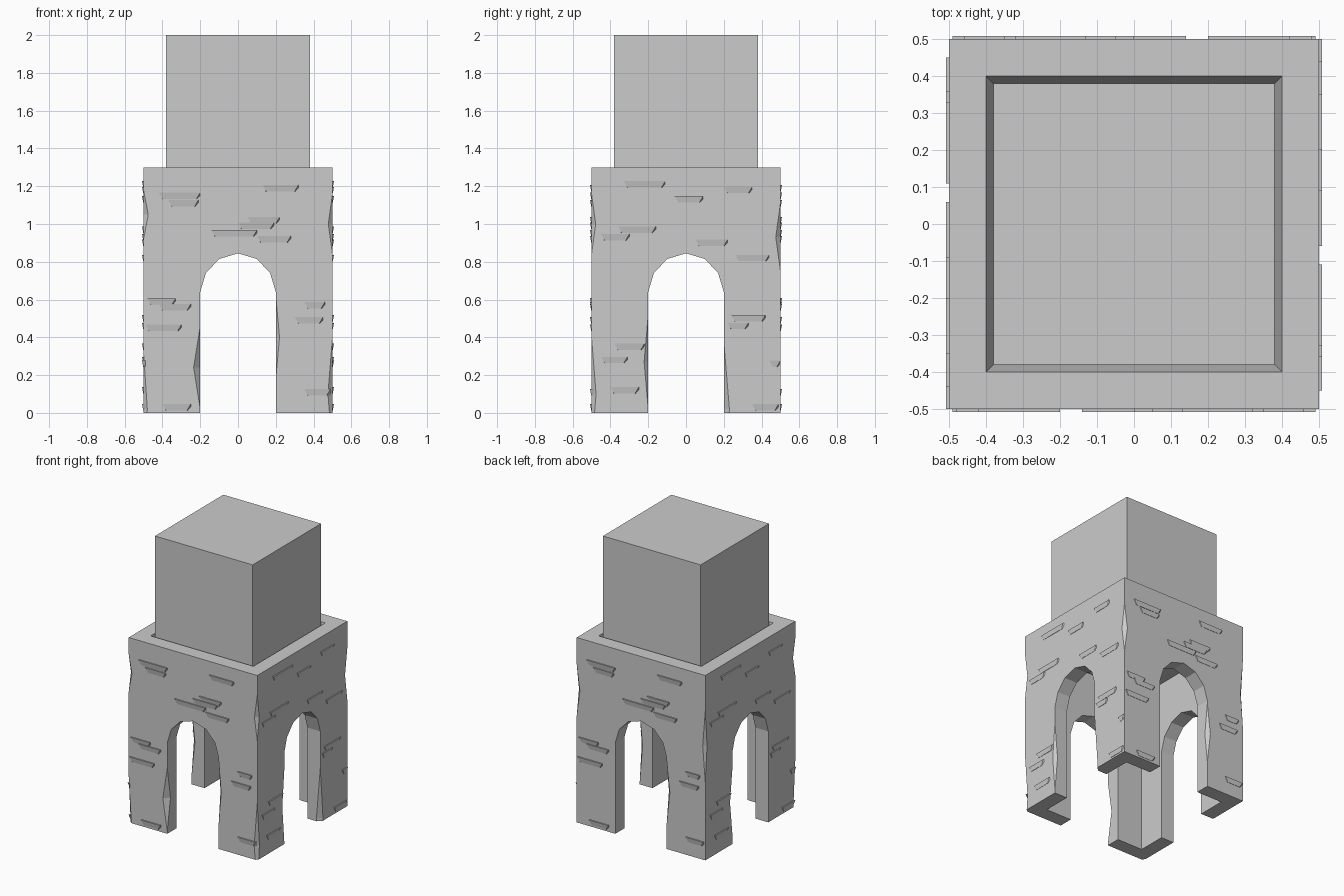
import bpy, bmesh, math
from mathutils import Matrix, Vector

if "Cube" in bpy.data.objects:
    bpy.data.objects.remove(bpy.data.objects["Cube"])


def to_object(name, bm, hidden=False):
    bmesh.ops.recalc_face_normals(bm, faces=bm.faces)
    mesh = bpy.data.meshes.new(name)
    bm.to_mesh(mesh)
    bm.free()
    obj = bpy.data.objects.new(name, mesh)
    bpy.context.collection.objects.link(obj)
    obj.hide_render = hidden
    obj.hide_viewport = hidden
    return obj


def loft(bm, a, b):
    """Closed solid between two matching outlines."""
    va, vb = [bm.verts.new(p) for p in a], [bm.verts.new(p) for p in b]
    n = len(va)
    bm.faces.new(va)
    bm.faces.new(vb)
    for i in range(n):
        j = (i + 1) % n
        bm.faces.new((va[i], va[j], vb[j], vb[i]))


def square(r, z):
    return [(-r, -r, z), (r, -r, z), (r, r, z), (-r, r, z)]


def block(name, r0, z0, r1, z1, hidden=False):
    bm = bmesh.new()
    loft(bm, square(r0, z0), square(r1, z1))
    return to_object(name, bm, hidden)


# Lower tower and the cube standing in its recessed top
tower = block("tower_base", 0.5, 0, 0.5, 1.3)
block("upper_block", 0.38, 1.2, 0.38, 2.0)

# Cutters: hollow room, tapered recess, two crossing archways
cutters = [block("room_cutter", 0.4, -0.1, 0.4, 1.15, True),
           block("recess_cutter", 0.38, 1.2, 0.4, 1.301, True)]
arch = [(-0.2, -0.2), (-0.2, 0.64), (-0.17, 0.74), (-0.1, 0.815), (0, 0.845),
        (0.1, 0.815), (0.17, 0.74), (0.2, 0.64), (0.2, -0.2)]
for name, turn in (("front_arch_cutter", 0), ("side_arch_cutter", 90)):
    bm = bmesh.new()
    loft(bm, [(x, -0.7, z) for x, z in arch], [(x, 0.7, z) for x, z in arch])
    bm.transform(Matrix.Rotation(math.radians(turn), 4, 'Z'))
    cutters.append(to_object(name, bm, True))

# Worn chips along corners and arch jambs: x, y, z, radius, half height
chips = [(0.5, -0.5, 1.0, 0.022, 0.16), (0.5, -0.5, 0.1, 0.024, 0.3),
         (-0.5, -0.5, 0.02, 0.02, 0.3), (-0.5, -0.5, 1.05, 0.025, 0.13),
         (0.5, 0.5, 0.93, 0.025, 0.18), (-0.5, 0.5, 0.8, 0.02, 0.25),
         (0.2, -0.5, 0.4, 0.02, 0.22), (-0.2, -0.5, 0.24, 0.035, 0.22),
         (0.5, -0.2, 0.27, 0.022, 0.25), (0.5, 0.2, 0.02, 0.03, 0.36),
         (-0.2, 0.5, 0.4, 0.025, 0.22), (-0.5, 0.2, 0.3, 0.025, 0.22)]
bm = bmesh.new()
for x, y, z, r, h in chips:
    m = Matrix.Translation((x, y, z)) @ Matrix.Diagonal((r, r, h, 1))
    bmesh.ops.create_uvsphere(bm, u_segments=4, v_segments=2, radius=1, matrix=m)
cutters.append(to_object("chip_cutter", bm, True))

for c in cutters:
    mod = tower.modifiers.new(c.name, 'BOOLEAN')
    mod.operation, mod.solver, mod.object = 'DIFFERENCE', 'EXACT', c

# Thin raised bricks: left end, right end, centre height
front = [(-0.42, -0.2, 1.15), (-0.37, -0.21, 1.11), (0.13, 0.32, 1.19),
         (0.05, 0.22, 1.02), (0, 0.19, 0.99), (-0.14, 0.1, 0.95), (0.1, 0.28, 0.92),
         (-0.48, -0.33, 0.59), (-0.42, -0.25, 0.56), (-0.49, -0.3, 0.45),
         (0.35, 0.46, 0.57), (0.3, 0.45, 0.49), (0.35, 0.49, 0.11), (-0.4, -0.25, 0.03)]
side = [(-0.33, -0.11, 1.21), (-0.06, 0.09, 1.13), (0.2, 0.35, 1.18),
        (-0.45, -0.3, 0.93), (-0.36, -0.16, 0.97), (0.05, 0.22, 0.9), (0.26, 0.44, 0.82),
        (0.24, 0.42, 0.5), (0.22, 0.33, 0.46), (-0.38, -0.22, 0.35),
        (-0.45, -0.31, 0.28), (-0.4, -0.25, 0.12), (0.35, 0.49, 0.03), (0.44, 0.5, 0.26)]
for k, (wall, rows) in enumerate((("front", front), ("right", side),
                                  ("back", front), ("left", side))):
    bm = bmesh.new()
    for u0, u1, z in rows:
        h = 0.017
        loft(bm,
             [(u0, -0.49, z - h), (u1, -0.49, z - h), (u1, -0.49, z + h), (u0, -0.49, z + h)],
             [(u0 + 0.02, -0.502, z - h), (u1 - 0.02, -0.502, z - h),
              (u1, -0.508, z + h), (u0, -0.508, z + h)])
    bm.transform(Matrix.Rotation(math.radians(90 * k), 4, 'Z'))
    to_object(wall + "_bricks", bm)
